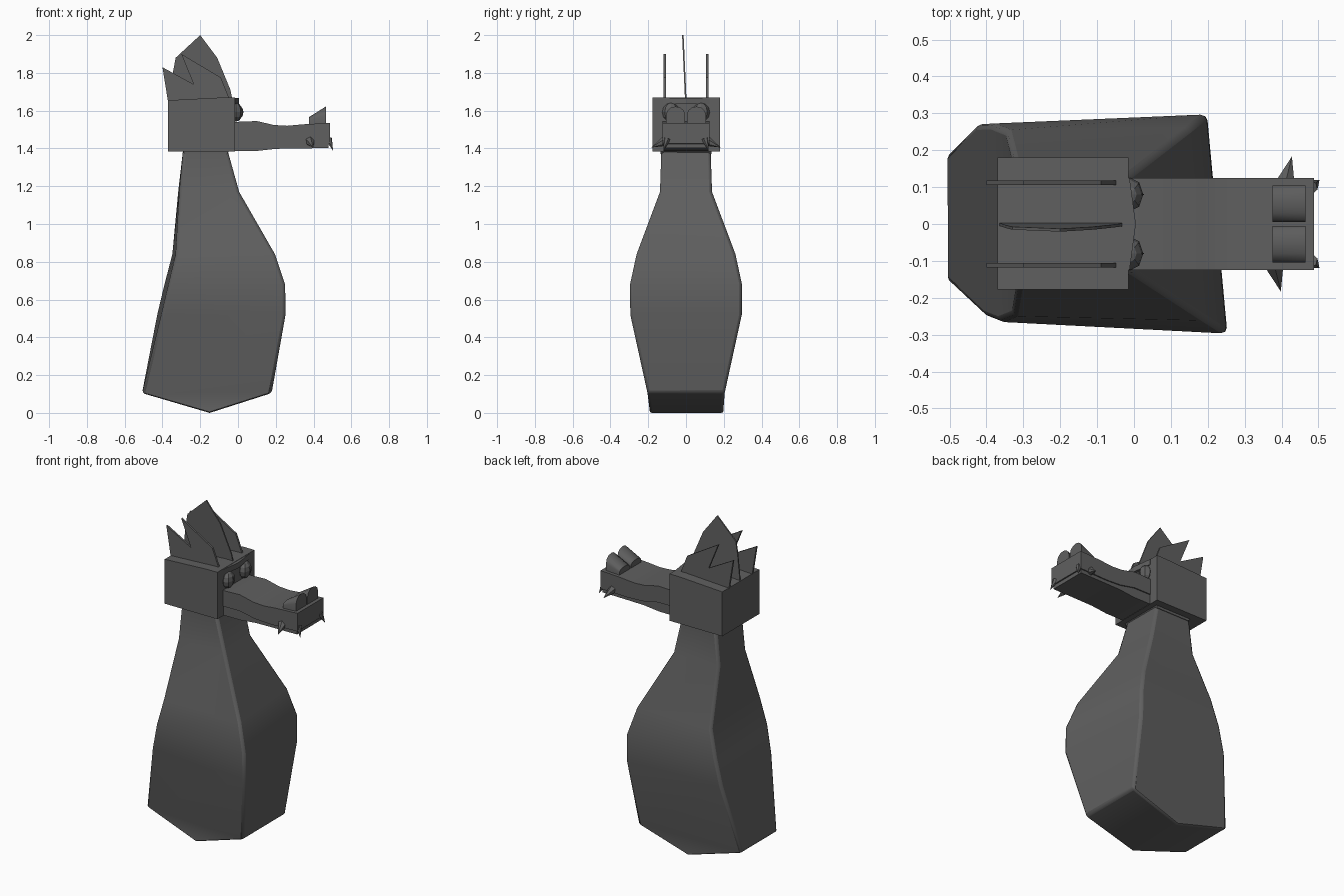
import bpy, bmesh
from math import radians, sin, cos, pi
from mathutils import Vector, Matrix

if "Cube" in bpy.data.objects:
    bpy.data.objects.remove(bpy.data.objects["Cube"])

GREY = (0.115, 0.115, 0.115, 1)
mat = bpy.data.materials.new("dark grey")
mat.use_nodes = True
mat.diffuse_color = GREY
mat.node_tree.nodes["Principled BSDF"].inputs["Base Color"].default_value = GREY


def finish(name, bm, smooth=None, bevel=0):
    bmesh.ops.recalc_face_normals(bm, faces=bm.faces)
    mesh = bpy.data.meshes.new(name)
    bm.to_mesh(mesh)
    bm.free()
    mesh.materials.append(mat)
    obj = bpy.data.objects.new(name, mesh)
    bpy.context.collection.objects.link(obj)
    if bevel:
        mod = obj.modifiers.new("soft edges", "BEVEL")
        mod.width, mod.segments = bevel, 2
        mod.limit_method, mod.angle_limit = "ANGLE", radians(40)
    if smooth:
        bpy.ops.object.select_all(action="DESELECT")
        obj.select_set(True)
        bpy.context.view_layer.objects.active = obj
        bpy.ops.object.shade_smooth_by_angle(angle=radians(smooth))
    return obj


def loft(name, rings, **kw):
    """Skin a list of matching point rings and cap both ends."""
    bm = bmesh.new()
    rings = [[bm.verts.new(p) for p in ring] for ring in rings]
    n = len(rings[0])
    for low, high in zip(rings, rings[1:]):
        for i in range(n):
            j = (i + 1) % n
            bm.faces.new((low[i], low[j], high[j], high[i]))
    bm.faces.new(rings[0])
    bm.faces.new(rings[-1])
    return finish(name, bm, **kw)


def slab(name, outline, y0, y1, lean=0, **kw):
    """Extrude an x-z outline from y0 to y1, leaning sideways with height."""
    base = min(z for x, z in outline)
    return loft(name, [[(x, y + lean * (z - base), z) for x, z in outline]
                       for y in (y0, y1)], **kw)


def spike(name, base, tip, radius):
    bm = bmesh.new()
    base, tip = Vector(base), Vector(tip)
    axis = tip - base
    bmesh.ops.create_cone(bm, cap_ends=True, segments=6, radius1=radius, radius2=0,
                          depth=axis.length,
                          matrix=Matrix.Translation((base + tip) / 2)
                          @ axis.to_track_quat("Z", "Y").to_matrix().to_4x4())
    return finish(name, bm)


# Body: height, back x, front x, half widths at back right, back left and front,
# and the x shift of the left front and right back corners
levels = [(0.105, -0.508, 0.178, 0.155, 0.19, 0.205, 0),
          (0.52, -0.428, 0.253, 0.25, 0.27, 0.296, 0.055),
          (0.68, -0.39, 0.251, 0.265, 0.272, 0.297, 0.055),
          (0.84, -0.348, 0.197, 0.25, 0.255, 0.262, 0.045),
          (1.17, -0.317, 0.007, 0.135, 0.135, 0.138, 0.015),
          (1.4, -0.29, -0.058, 0.13, 0.13, 0.13, 0)]
bm = bmesh.new()
rings = [[bm.verts.new(p) for p in
          [(back + 0.4 * s, -br, z), (front, -w, z), (front - s, w, z), (back, bl, z)]]
         for z, back, front, br, bl, w, s in levels]
for low, high in zip(rings, rings[1:]):
    for i in range(4):
        j = (i + 1) % 4
        bm.faces.new((low[i], low[j], high[j], high[i]))
bm.faces.new(rings[-1])

# Keel closing the bottom of the body
a, b, c, d = rings[0]
k0, k1 = [bm.verts.new((-0.15, y, 0)) for y in (-0.192, 0.197)]
for f in ((a, b, k0), (c, d, k1), (b, c, k1, k0), (d, a, k0, k1)):
    bm.faces.new(f)
finish("body", bm, smooth=35, bevel=0.015)

# Head block, with a slim collar below it
slab("head", [(-0.37, 1.385), (-0.015, 1.385), (-0.015, 1.67), (-0.08, 1.67), (-0.37, 1.655)],
     -0.177, 0.18)
slab("collar", [(-0.28, 1.37), (-0.06, 1.37), (-0.045, 1.39), (-0.295, 1.39)], -0.135, 0.135)

# Snout: upper jaw with a dipped bridge, and a slightly inset lower jaw
slab("upper_jaw", [(-0.03, 1.445), (0.1, 1.445), (0.2, 1.425), (0.3, 1.42), (0.488, 1.425),
                   (0.488, 1.535), (0.35, 1.528), (0.26, 1.52), (0.19, 1.524),
                   (0.1, 1.545), (-0.03, 1.54)], -0.125, 0.125, smooth=30)
slab("lower_jaw", [(-0.03, 1.387), (0.1, 1.387), (0.2, 1.398), (0.3, 1.4), (0.48, 1.402),
                   (0.48, 1.43), (0.2, 1.44), (-0.03, 1.46)], -0.118, 0.118, smooth=30)

# Brow ridge, bowed forward in the middle
brow = [(-0.03, -0.125), (-0.012, -0.125), (0.005, 0), (-0.012, 0.125), (-0.03, 0.125)]
loft("brow_ridge", [[(x, y, z) for x, y in brow] for z in (1.635, 1.668)])

# Paired parts
for side, s in (("left", 1), ("right", -1)):
    # Eye: faceted ball with a slim upright pupil ridge
    for part, size, dx in (("eye", (0.036, 0.046, 0.05), 0),
                           ("pupil", (0.036, 0.007, 0.042), 0.004)):
        bm = bmesh.new()
        bmesh.ops.create_uvsphere(bm, u_segments=8, v_segments=6, radius=1)
        bmesh.ops.scale(bm, vec=size, verts=bm.verts)
        bmesh.ops.translate(bm, vec=(-0.011 + dx, s * 0.08, 1.592), verts=bm.verts)
        finish(side + "_" + part, bm)

    # Nostril: arched bump rising to the front
    arch = [(cos(pi * i / 6), 0.6 + 0.4 * sin(pi * i / 6)) for i in range(7)]
    arch = [(1, 0)] + arch + [(-1, 0)]
    loft(side + "_nostril", [[(x, s * (0.055 + 0.05 * u), 1.515 + h * v) for u, v in arch]
                             for x, h in ((0.375, 0.05), (0.465, 0.107))], smooth=40)

    # Teeth
    spike(side + "_front_tooth", (0.48, s * 0.1, 1.45), (0.503, s * 0.12, 1.388), 0.019)
    fx = 0.41 if s > 0 else 0.38
    spike(side + "_fang", (fx, s * 0.11, 1.44), (fx + 0.018, s * 0.183, 1.405), 0.028)

    # Side crest
    slab(side + "_crest", [(-0.37, 1.645), (-0.4, 1.83), (-0.235, 1.74), (-0.3, 1.9),
                           (-0.09, 1.775), (-0.045, 1.66)], s * 0.118, s * 0.106)

# Middle crest
slab("middle_crest", [(-0.365, 1.65), (-0.345, 1.8), (-0.33, 1.88), (-0.2, 2.0), (-0.11, 1.88),
                      (-0.04, 1.71), (-0.03, 1.66)], -0.005, 0.003, lean=-0.045)
